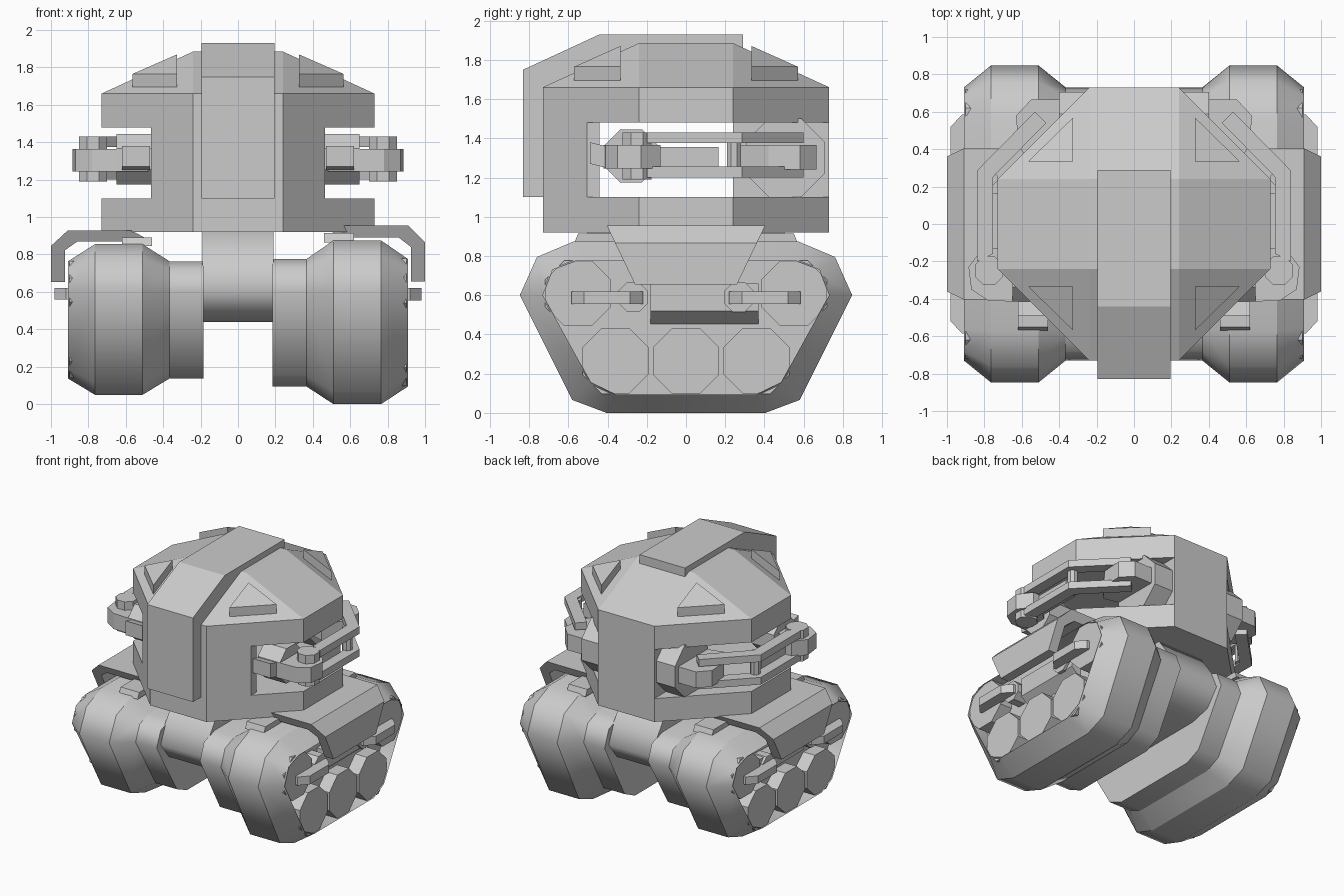
import bpy, bmesh, math
from mathutils import Matrix

if "Cube" in bpy.data.objects:
    bpy.data.objects.remove(bpy.data.objects["Cube"])

grey = bpy.data.materials.new("plain_grey")
grey.diffuse_color = (0.6, 0.6, 0.6, 1)
grey.use_nodes = True
grey.node_tree.nodes["Principled BSDF"].inputs["Base Color"].default_value = grey.diffuse_color
RIGHT = Matrix.Identity(4)
MIRROR = Matrix.Diagonal((-1, 1, 1, 1))
# the left running gear sits slightly flatter than the right one
LEFT_GEAR = Matrix.Translation((0, 0, 0.05)) @ Matrix.Diagonal((-1, 1, 0.92, 1))
ARMS = (RIGHT, MIRROR)
GEAR = (RIGHT, LEFT_GEAR)


def loft(name, rings, copies=(RIGHT,), smooth=False):
    """Skin a list of matching 3D rings, cap both ends, one object per copy."""
    for i, m in enumerate(copies):
        bm = bmesh.new()
        vr = [[bm.verts.new(p) for p in r] for r in rings]
        n = len(rings[0])
        for a, b in zip(vr, vr[1:]):
            for k in range(n):
                f = bm.faces.new((a[k], a[(k + 1) % n], b[(k + 1) % n], b[k]))
                f.smooth = smooth
        bm.faces.new(vr[0])
        bm.faces.new(vr[-1])
        if smooth:
            for r in vr:
                for k in range(n):
                    bm.edges.get((r[k], r[(k + 1) % n])).smooth = False
        bm.transform(m)
        bmesh.ops.recalc_face_normals(bm, faces=bm.faces[:])
        me = bpy.data.meshes.new(name)
        bm.to_mesh(me)
        bm.free()
        me.materials.append(grey)
        side = "" if len(copies) == 1 else ("_right", "_left")[i]
        bpy.context.collection.objects.link(bpy.data.objects.new(name + side, me))


def prism(name, pts, axis, a, b, copies=(RIGHT,), smooth=False):
    """Extrude a 2D outline along an axis: x takes (y,z), y takes (x,z), z takes (x,y)."""
    put = {"x": lambda p, t: (t, p[0], p[1]),
           "y": lambda p, t: (p[0], t, p[1]),
           "z": lambda p, t: (p[0], p[1], t)}[axis]
    loft(name, [[put(p, t) for p in pts] for t in (a, b)], copies, smooth)


def ngon(cx, cy, r, n=8):
    r /= math.cos(math.pi / n)
    return [(cx + r * math.cos(math.tau * (k + .5) / n),
             cy + r * math.sin(math.tau * (k + .5) / n)) for k in range(n)]


def rect(x0, x1, y0, y1):
    return [(x0, y0), (x1, y0), (x1, y1), (x0, y1)]


def sym(half):
    """Complete a half outline by mirroring its first coordinate."""
    return half + [(-a, b) for a, b in reversed(half)]


# ---- head: octagonal shell with open side windows
W, C = 0.73, 0.24
octo = [(C, -W), (W, -C), (W, C), (C, W), (-C, W), (-W, C), (-W, -C), (-C, -W)]
top = [(C if x > 0 else -C, C if y > 0 else -C) for x, y in octo]
prism("head_base", octo, "z", 0.92, 1.10)
prism("head_front_wall", sym([(C, -W), (.465, -.505), (.465, -.44)]), "z", 1.10, 1.48)
prism("head_back_wall", rect(-C, C, C, W), "z", 1.10, 1.48)
prism("head_upper_band", octo, "z", 1.48, 1.66)
# domed roof: square top, octagonal foot
loft("head_roof", [[(x, y, 1.66) for x, y in octo], [(x, y, 1.885) for x, y in top]])
for o in bpy.data.objects:      # merge the doubled corners of the roof
    if o.name == "head_roof":
        bm = bmesh.new()
        bm.from_mesh(o.data)
        bmesh.ops.remove_doubles(bm, verts=bm.verts[:], dist=1e-4)
        bmesh.ops.recalc_face_normals(bm, faces=bm.faces[:])
        bm.to_mesh(o.data)
        bm.free()

# crest band over the face and roof
prism("crest_band", [(-.83, 1.10), (-.83, 1.75), (-.44, 1.93), (.29, 1.93), (.29, 1.85),
                     (-.24, 1.85), (-.70, 1.65), (-.70, 1.10)], "x", -.195, .195)

# raised triangular plates on the four roof corners
for label, s in (("front", -1), ("back", 1)):
    tri = [(.325, .335 * s, 1.87), (.565, .335 * s, 1.765), (.325, .57 * s, 1.765)]
    loft(label + "_roof_plate", [tri, [(x, y, z - .07) for x, y, z in tri]], ARMS)

# ---- running gear
outer = sym([(.405, 0), (.58, .066), (.847, .60), (.76, .795), (.57, .875)])
inner = sym([(.36, .095), (.485, .155), (.73, .60), (.68, .73), (.56, .775)])
track = [(.185, inner), (.365, inner), (.51, outer), (.765, outer), (.91, inner), (.80, inner)]
loft("track", [[(x, y, z) for y, z in prof] for x, prof in track], GEAR, True)

# rounded hull between the tracks, rising into the head
prism("axle_hull", sym([(.42, .44), (.58, .48), (.68, .61), (.62, .75), (.50, .92)]),
      "x", -.19, .19, smooth=True)

# road wheels set in the tracks
for k, y in enumerate((-.36, 0, .36)):
    prism(f"road_wheel_{k + 1}", ngon(y, .265, .168), "x", .78, .90, GEAR)
for label, s in (("front", -1), ("back", 1)):
    prism(label + "_upper_wheel", ngon(.55 * s, .61, .168), "x", .78, .90, GEAR)
    prism(label + "_link_hub", ngon(.27 * s, .59, .075), "x", .78, .90, GEAR)
    # chamfered link arm bridging the hub and the wheel
    prism(label + "_link_arm", [(.89, .22 * s), (.92, .22 * s), (.98, .285 * s), (.98, .52 * s),
                                (.92, .585 * s), (.89, .585 * s)], "z", .555, .62, GEAR)
# block with slanted underside between the wheels
prism("track_side_block", [(.78, .435), (.88, .52), (.88, .66), (.78, .66)],
      "y", -.18, .37, GEAR)

# tapered fender wrapped over each track
section = [(.46, .89), (.57, .955), (.91, .955), (1.0, .865), (1.0, .655),
           (.925, .655), (.925, .84), (.86, .89)]
reach = lambda z: .26 + (z - .655) * .48
loft("fender", [[(x, s * reach(z), z) for x, z in section] for s in (-1, 1)], GEAR)
prism("fender_shelf", sym([(.57, .865), (.55, .915)]), "x", .46, .62, GEAR)

# ---- arms
prism("shoulder_disc", ngon(.505, 1.30, .20), "x", .23, .40, ARMS)
prism("shoulder_pod", [(.36, .32), (.52, .28), (.62, .42), (.63, .58), (.55, .665), (.36, .665)],
      "z", 1.24, 1.365, ARMS)
bar = [(.47, .54), (.755, .25), (.755, -.16), (.84, -.20), (.84, .285), (.53, .60)]
for label, z in (("upper", 1.375), ("lower", 1.20)):
    prism(label + "_arm_bar", bar, "z", z, z + .055, ARMS)
prism("arm_pin", ngon(.765, .245, .035), "z", 1.21, 1.42, ARMS)
prism("elbow_roller", ngon(.775, -.25, .075), "z", 1.19, 1.43, ARMS)
prism("forearm_link", rect(.68, .76, -.25, .165), "z", 1.25, 1.355, ARMS)
prism("wrist_disc", ngon(-.28, 1.31, .135), "x", .46, .65, ARMS)
prism("hand", [(.48, -.30), (.66, -.20), (.73, -.13), (.81, -.13), (.885, -.23), (.87, -.35),
               (.78, -.41), (.48, -.42)], "z", 1.245, 1.365, ARMS)
loft("hand_tip", [[(x, y, z) for x, z in rect(.47, .62, a, b)]
                  for y, a, b in ((-.41, 1.25, 1.36), (-.49, 1.27, 1.38))], ARMS)
